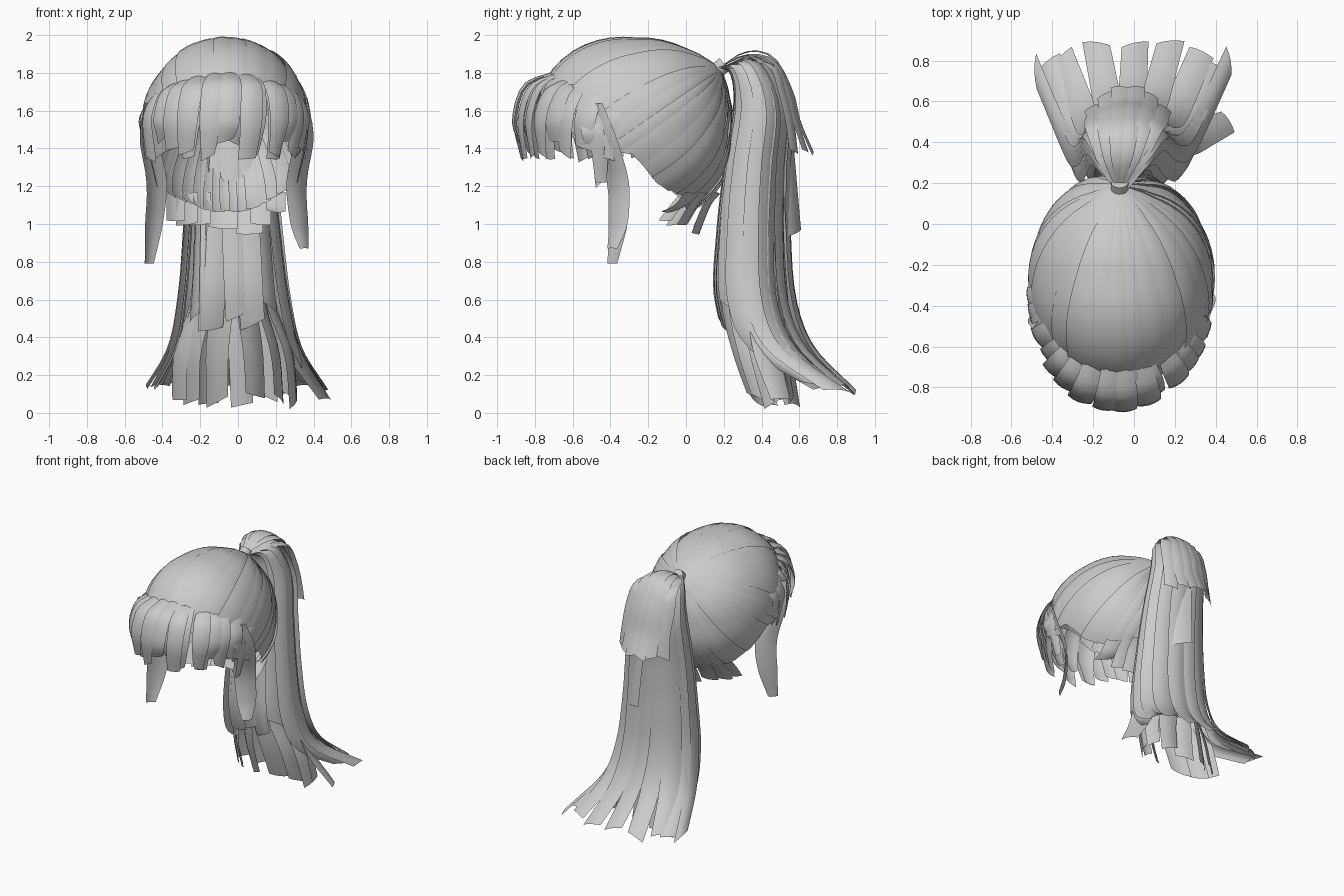
import bpy, bmesh, random
from math import sin, cos, radians
from mathutils import Vector

random.seed(4)
rnd = random.uniform
if "Cube" in bpy.data.objects:
    bpy.data.objects.remove(bpy.data.objects["Cube"])

hair = bpy.data.materials.new("hair_grey")
hair.use_nodes = True
hair.diffuse_color = (0.6, 0.6, 0.6, 1)
hair.node_tree.nodes["Principled BSDF"].inputs["Base Color"].default_value = (0.6, 0.6, 0.6, 1)

CENTRE = Vector((-0.06, -0.27, 1.5))
RADII = Vector((0.45, 0.52, 0.485))


def finish(name, bm):
    mesh = bpy.data.meshes.new(name)
    bm.to_mesh(mesh)
    bm.free()
    mesh.materials.append(hair)
    ob = bpy.data.objects.new(name, mesh)
    bpy.context.collection.objects.link(ob)
    bpy.ops.object.select_all(action="DESELECT")
    ob.select_set(True)
    bpy.context.view_layer.objects.active = ob
    bpy.ops.object.shade_smooth_by_angle(angle=radians(50))


def grid(bm, rows):
    vs = [[bm.verts.new(p) for p in row] for row in rows]
    for a, b in zip(vs, vs[1:]):
        for c in range(len(a) - 1):
            bm.faces.new((a[c], a[c + 1], b[c + 1], b[c]))


def lerp_list(vals, t):
    f = min(max(t, 0), 1) * (len(vals) - 1)
    i = min(int(f), len(vals) - 2)
    return vals[i] + (vals[i + 1] - vals[i]) * (f - i)


def spline(pts, t):
    """Smooth curve through the control points."""
    f = t * (len(pts) - 1)
    i = min(int(f), len(pts) - 2)
    u = f - i
    b, c = pts[i], pts[i + 1]
    a = pts[i - 1] if i else b * 2 - c
    d = pts[i + 2] if i + 2 < len(pts) else c * 2 - b
    return 0.5 * (2 * b + (c - a) * u + (2 * a - 5 * b + 4 * c - d) * u * u
                  + (3 * b - a - 3 * c + d) * u ** 3)


def ribbon(bm, pts, widths, side, bulge=0.15, slant=0.0, end=1.0, steps=14):
    """Hair lock: a curved strip following pts, cut off at a slant."""
    pts = [Vector(p) for p in pts]
    side = Vector(side).normalized()
    rows = []
    for r in range(steps + 1):
        t = end * r / steps
        p = spline(pts, t)
        tan = (spline(pts, min(t + 0.01, 1)) - spline(pts, max(t - 0.01, 0))).normalized()
        n = side.cross(tan).normalized()
        w = lerp_list(widths, r / steps)
        cut = slant if r == steps else 0
        rows.append([p + side * (s * w / 2) + n * (bulge * w * (1 - s * s)) + tan * (cut * s)
                     for s in (-1, -0.5, 0, 0.5, 1)])
    grid(bm, rows)


# Crown: overlapping panels fanning from the tie to the hairline
def hairline(deg):
    """Height of the hairline; zero degrees is the front, 180 the nape."""
    a = abs((deg + 180) % 360 - 180)
    return lerp_list([1.68, 1.65, 1.58, 1.5, 1.43, 1.4, 1.38, 1.24, 1.18, 1.14, 1.11, 1.09, 1.09], a / 180)


def crown_point(deg, t, lift):
    z = (hairline(deg) - CENTRE.z) / RADII.z
    flat = (1 - z * z) ** 0.5
    edge = Vector((-sin(radians(deg)) * flat, -cos(radians(deg)) * flat, z))
    root = Vector((-0.02, 0.8, 0.6)).normalized()
    ang = root.angle(edge)
    d = (root * sin((1 - t) * ang) + edge * sin(t * ang)) / sin(ang)
    # fuller above the forehead and low at the back
    full = 0.13 * max(0, -d.y * d.z) + 0.05 * max(0, d.y * d.z)
    d *= 1 + full + 0.07 * max(0, 1 - t * 5) + lift * min(1, t * 4)
    return CENTRE + Vector((d.x * RADII.x, d.y * RADII.y, d.z * RADII.z))


bm = bmesh.new()
PANELS = 36
for i in range(PANELS):
    mid, half, length, base = i * 360 / PANELS, rnd(6.5, 8), rnd(0.98, 1.02), rnd(-0.012, 0.012)
    rows = []
    for r in range(17):
        t = length * r / 16
        rows.append([crown_point(mid + half * s, t, base + 0.01 * s + 0.008 * (1 - s * s))
                     for s in (-1, -0.5, 0, 0.5, 1)])
    grid(bm, rows)
finish("crown_hair", bm)


# Fringe: two layers of short locks standing out from the forehead
def round_head(deg, factor, z):
    a = radians(deg)
    return CENTRE + Vector((-sin(a) * RADII.x * factor, -cos(a) * RADII.y * factor, z - CENTRE.z))


bm = bmesh.new()
for layer, count in enumerate((14, 12)):
    for i in range(count):
        deg = -78 + 156 * i / (count - 1) + rnd(-4, 4)
        c = cos(radians(deg)) ** 2
        out = 0.97 + (0.23 - 0.09 * layer) * c + rnd(-0.025, 0.025)
        low = 1.39 + rnd(-0.05, 0.06)
        path = [round_head(deg, 0.88 - 0.06 * c, 1.68 + 0.12 * c),
                round_head(deg, 0.94 * out, 1.63 + 0.1 * c),
                round_head(deg + 1, 1.03 * out, 1.55),
                round_head(deg + 3, 0.98 * out, low)]
        a = radians(deg)
        ribbon(bm, path, [0.09, 0.125, 0.12, rnd(0.06, 0.1)], (-cos(a), sin(a), 0), 0.1,
               rnd(-0.025, 0.025), steps=10)
finish("fringe", bm)

# Side locks: long tapering strands before the ears, with short wisps
bm = bmesh.new()
for sx, tip in ((-1, 0.79), (1, 0.87)):
    x0 = CENTRE.x
    path = [(x0 + sx * 0.40, -0.48, 1.64), (x0 + sx * 0.41, -0.42, 1.45), (x0 + sx * 0.37, -0.36, 1.22),
            (x0 + sx * 0.385, -0.36, 1.0), (x0 + sx * 0.41, -0.39, tip)]
    ribbon(bm, path, [0.1, 0.15, 0.16, 0.14, 0.07], (-sx * 0.68, -sx * 0.73, 0), 0.1)
    for y, low in ((-0.50, 1.36), (-0.46, 1.22), (-0.27, 1.36)):
        path = [(x0 + sx * 0.38, y - 0.02, 1.6), (x0 + sx * 0.42, y, 1.48), (x0 + sx * 0.37, y + 0.01, low)]
        ribbon(bm, path, [0.08, 0.11, 0.06], (0, -sx, 0), 0.1, rnd(-0.03, 0.03))
finish("side_locks", bm)

# Nape: short blunt strands hanging under the back of the crown
bm = bmesh.new()
for x, y, low, w in ((-0.33, -0.11, 1.02, 0.12), (-0.27, -0.07, 1.0, 0.13), (-0.2, -0.01, 1.0, 0.12), (-0.08, 0.04, 0.98, 0.16),
                     (0.06, 0.05, 0.95, 0.15), (0.12, -0.02, 1.0, 0.12), (0.2, -0.09, 1.07, 0.12)):
    ribbon(bm, [(x, y + 0.12, 1.17), (x, y + 0.06, 1.1), (x, y, low)], [w, w, w],
           (1, -(x + 0.06) * 2.5, 0), 0.08, rnd(-0.01, 0.01), steps=6)
finish("nape_strands", bm)

# Ponytail: strands set round a drooping core; outer ones sweep back, inner ones hang
CORE_Z = [1.83, 1.84, 1.62, 1.3, 0.95, 0.6]
CORE_Y = [0.18, 0.33, 0.41, 0.38, 0.36, 0.37]
WIDE = [0.03, 0.12, 0.18, 0.21, 0.24, 0.28]
DEEP = [0.02, 0.09, 0.15, 0.17, 0.19, 0.21]
SWEPT = [(0.48, 0.34, 0.34, 0.2), (0.8, 0.11, 0.48, 0.1)]
HANGING = [(0.41, 0.32, 0.42, 0.18), (0.48, 0.04, 0.45, 0.14)]


def tail_path(deg, scale, tail):
    a = radians(deg)
    stations = list(zip(CORE_Y, CORE_Z, WIDE, DEEP)) + tail
    path = []
    for k, (y, z, w, d) in enumerate(stations):
        arch = 0.04 * cos(a) if k == 1 else 0
        path.append((-0.06 + 0.008 * k + sin(a) * w * scale, y + cos(a) * d * scale, z + arch))
    return path


bm = bmesh.new()
for scale, count, tail in ((1.0, 16, SWEPT), (0.68, 11, HANGING)):
    for i in range(count):
        deg = 360 * i / count + rnd(-5, 5)
        short = scale == 1 and cos(radians(deg)) < -0.45
        end = rnd(0.7, 0.8) if short else rnd(0.97, 1.0)
        a = radians(deg + rnd(-32, 32))
        ribbon(bm, tail_path(deg, scale * rnd(0.92, 1.03), tail), [0.02, 0.1, 0.13, 0.14, 0.14, 0.14, 0.13],
               (cos(a), -0.8 * sin(a), 0), 0.1, rnd(-0.035, 0.035), end, 26)
finish("ponytail", bm)

# Short top layer arching over the back of the ponytail
bm = bmesh.new()
for i in range(6):
    u = (i - 2.5) / 2.5
    h = 0.05 * u * u
    path = [(-0.07 + 0.02 * u, 0.18, 1.83), (-0.06 + 0.09 * u, 0.32, 1.91 - h), (-0.05 + 0.14 * u, 0.46, 1.88 - h),
            (-0.04 + 0.16 * u, 0.56 - h, 1.7), (-0.03 + 0.16 * u, 0.6 - h, 1.54), (-0.03 + 0.17 * u, 0.67 - 2 * h, 1.38)]
    ribbon(bm, path, [0.02, 0.07, 0.09, 0.1, 0.1, 0.1], (1, -0.5 * u, 0), 0.1, rnd(-0.02, 0.02))
# Mid-length back strand and a stray side strand
ribbon(bm, [(-0.04, 0.3, 1.85), (-0.02, 0.51, 1.72), (0.02, 0.54, 1.35), (0.05, 0.57, 0.95)],
       [0.05, 0.12, 0.14, 0.16], (0.85, -0.5, 0), 0.1, 0.02)
ribbon(bm, [(0.1, 0.34, 1.2), (0.19, 0.38, 0.7), (0.28, 0.42, 0.35), (0.46, 0.5, 0.07)],
       [0.06, 0.14, 0.17, 0.12], (0.5, -0.8, 0), 0.1)
finish("ponytail_top_layer", bm)

# Hair tie
bpy.ops.mesh.primitive_cylinder_add(vertices=16, radius=0.042, depth=0.05, location=(-0.07, 0.185, 1.83),
                                    rotation=(radians(-50), 0, 0))
tie = bpy.context.object
tie.name = "hair_tie"
tie.data.materials.append(hair)
bpy.ops.object.shade_smooth_by_angle(angle=radians(40))
